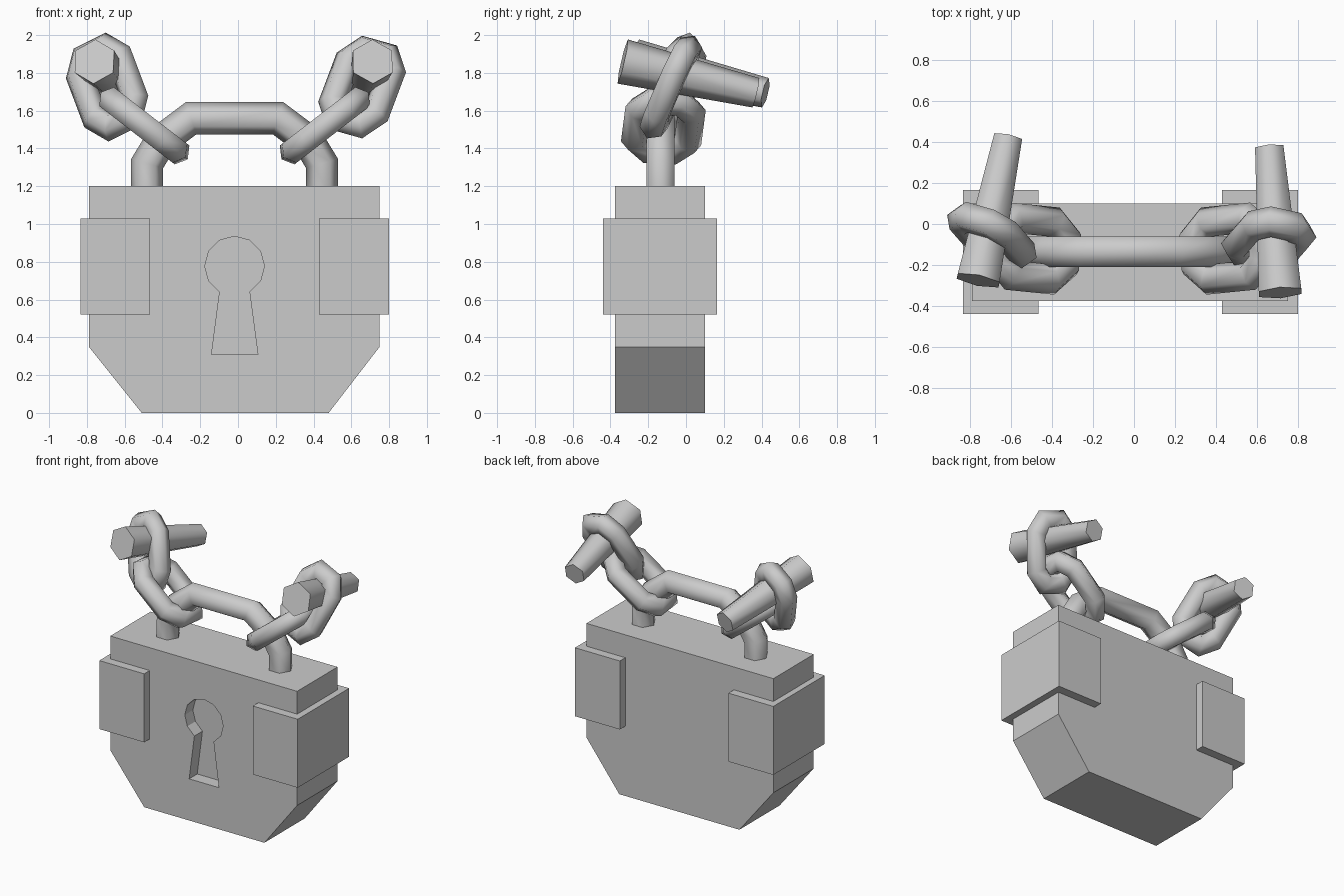
import bpy, bmesh, math
from mathutils import Vector

if "Cube" in bpy.data.objects:
    bpy.data.objects.remove(bpy.data.objects["Cube"])

MID = -0.018  # x of the lock's mirror plane


def make(name, bm, smooth=False):
    bmesh.ops.recalc_face_normals(bm, faces=bm.faces)
    me = bpy.data.meshes.new(name)
    bm.to_mesh(me)
    bm.free()
    ob = bpy.data.objects.new(name, me)
    bpy.context.collection.objects.link(ob)
    if smooth:
        bpy.ops.object.select_all(action='DESELECT')
        ob.select_set(True)
        bpy.context.view_layer.objects.active = ob
        bpy.ops.object.shade_smooth_by_angle(angle=math.radians(65))
    return ob


def prism(name, outline, y0, y1):
    """Extrude an xz outline from y0 to y1."""
    bm = bmesh.new()
    face = bm.faces.new([bm.verts.new((x, y0, z)) for x, z in outline])
    new = bmesh.ops.extrude_face_region(bm, geom=[face])['geom']
    bmesh.ops.translate(bm, vec=(0, y1 - y0, 0),
                        verts=[g for g in new if isinstance(g, bmesh.types.BMVert)])
    return make(name, bm)


def skin(name, rings, closed=False):
    """Bridge rings of points into a tube, capped when open."""
    bm = bmesh.new()
    vs = [[bm.verts.new(p) for p in r] for r in rings]
    n, m = len(vs), len(vs[0])
    for i in range(n if closed else n - 1):
        a, b = vs[i], vs[(i + 1) % n]
        for j in range(m):
            k = (j + 1) % m
            bm.faces.new((a[j], a[k], b[k], b[j]))
    if not closed:
        bm.faces.new(vs[0])
        bm.faces.new(vs[-1])
    return make(name, bm, True)


def tube(name, pts, r, axis, closed=False):
    """Six-sided tube with mitred corners along a planar path; axis = plane normal."""
    pts = [Vector(p) for p in pts]
    n, rings = len(pts), []
    for i, p in enumerate(pts):
        prev = pts[i - 1] if closed or i else None
        nxt = pts[(i + 1) % n] if closed or i < n - 1 else None
        d2 = (nxt - p).normalized() if nxt else None
        d1 = (p - prev).normalized() if prev else d2
        d2 = d2 or d1
        t = (d1 + d2).normalized()
        side = t.cross(axis).normalized() / t.dot(d1)
        rings.append([p + r * (side * math.cos(a) + axis * math.sin(a))
                      for a in (math.tau * k / 6 for k in range(6))])
    return skin(name, rings, closed)


def link(name, centre, along, across, half_len, half_wid, r=0.073):
    """Elongated eight-cornered chain link."""
    c, u = Vector(centre), Vector(along).normalized()
    w = Vector(across)
    w = (w - u * w.dot(u)).normalized()
    l, h = half_len, half_wid
    quad = [(l, h * .5), (l * .6, h), (-l * .6, h), (-l, h * .5)]
    flat = quad + [(a, -b) for a, b in reversed(quad)]
    tube(name, [c + u * a + w * b for a, b in flat], r, u.cross(w), True)


def pin(name, front, back, r0, r1):
    """Tapered hexagonal pin with a vertex pointing up."""
    p, q = Vector(front), Vector(back)
    d = (q - p).normalized()
    side = d.cross(Vector((0, 0, 1))).normalized()
    up = side.cross(d)
    skin(name, [[c + r * (up * math.cos(a) + side * math.sin(a))
                 for a in (math.tau * k / 6 for k in range(6))]
                for c, r in ((p, r0), (q, r1))])


# Lock body with chamfered lower corners
body = prism("lock_body", [(-.79, .35), (-.51, 0), (.48, 0), (.75, .35),
                           (.75, 1.2), (-.79, 1.2)], -.375, .10)

# Keyhole recess
key = [(MID + .158 * math.cos(math.radians(a)), .777 + .158 * math.sin(math.radians(a)))
       for a in range(-60, 241, 30)] + [(-.14, .31), (.105, .31)]
cutter = prism("keyhole_cutter", key, -.5, -.28)
cutter.hide_render = True
cutter.hide_viewport = True
mod = body.modifiers.new("keyhole", 'BOOLEAN')
mod.operation = 'DIFFERENCE'
mod.solver = 'EXACT'
mod.object = cutter

# Side clamps
for name, x0, x1 in (("clamp_left", -.835, -.465), ("clamp_right", .43, .80)):
    prism(name, [(x0, .52), (x1, .52), (x1, 1.03), (x0, 1.03)], -.44, .165)

# Shackle
half = [(.463, 1.15), (.463, 1.32), (.39, 1.44), (.23, 1.56)]
path = [(MID - x, -.135, z) for x, z in half] + [(MID + x, -.135, z) for x, z in reversed(half)]
tube("shackle", path, .085, Vector((0, 1, 0)))

# Chain links on both sides
for s, side, lean, y2 in ((-1, "left", .30, -.06), (1, "right", -.25, -.08)):
    link("lower_link_" + side, (MID + s * .478, -.12, 1.52), (s * .79, .08, .61),
         (0, 1, 0), .21, .14)
    link("upper_link_" + side, (MID + s * .675, y2, 1.725), (s * .35, .4, .93),
         (s * .94, lean, -.35), .21, .122)

# Hexagonal pins through the upper links
pin("pin_left", (-.76, -.275, 1.86), (-.615, .42, 1.695), .12, .08)
pin("pin_right", (.713, -.335, 1.86), (.66, .37, 1.695), .12, .08)
